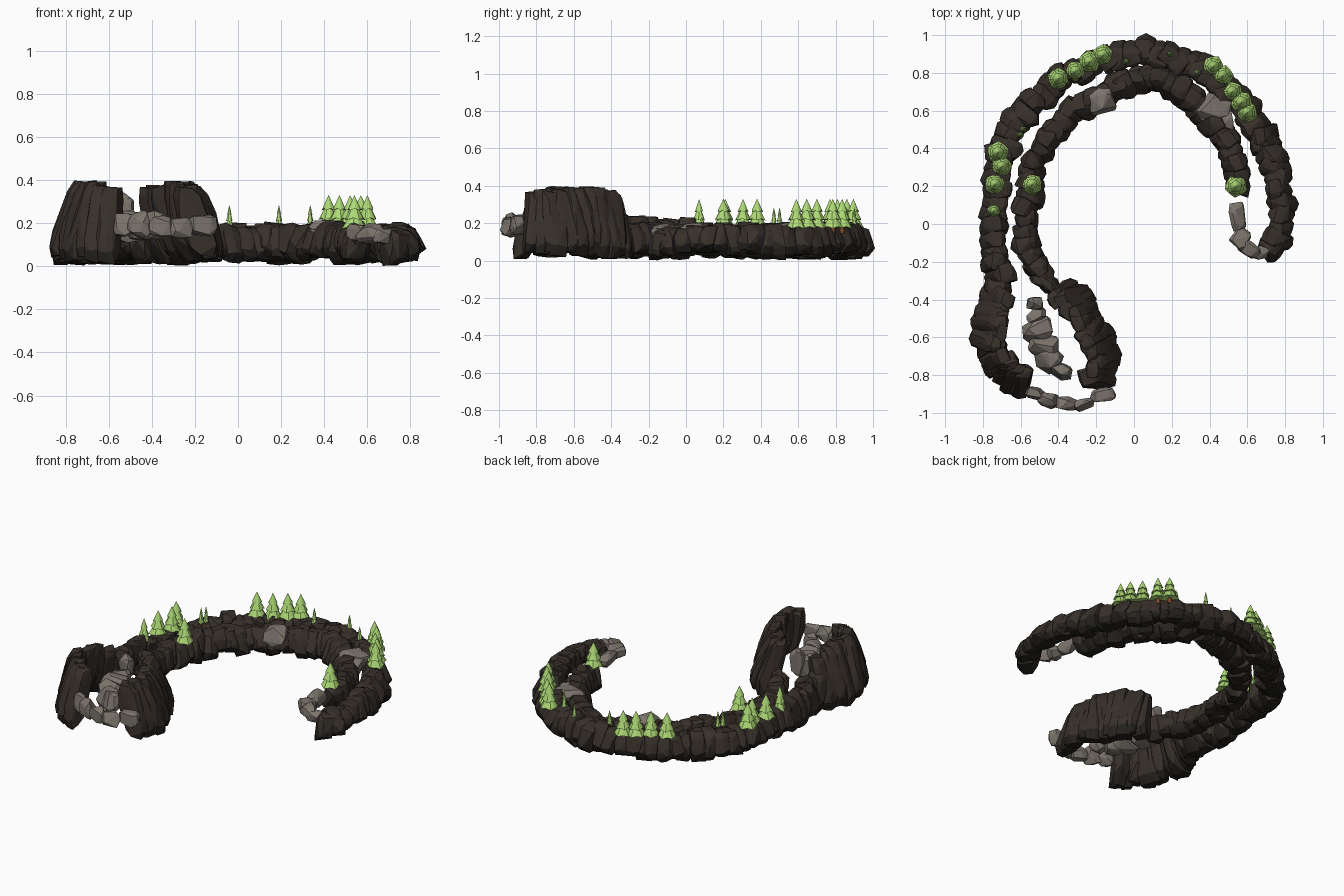
import bpy, bmesh, math, random
from mathutils import Vector

if "Cube" in bpy.data.objects:
    bpy.data.objects.remove(bpy.data.objects["Cube"])

random.seed(7)
R = random.uniform


def material(name, rgb):
    m = bpy.data.materials.new(name)
    m.diffuse_color = (*rgb, 1)
    m.use_nodes = True
    m.node_tree.nodes["Principled BSDF"].inputs["Base Color"].default_value = m.diffuse_color
    return m


BROWN = material("brown_rock", (0.038, 0.029, 0.023))
DARK = material("dark_rock", (0.018, 0.016, 0.013))
GREY = material("grey_rock", (0.2, 0.175, 0.15))
GREEN = material("foliage", (0.42, 0.7, 0.18))
TRUNK = material("trunk", (0.3, 0.1, 0.04))


def finish(bm, name, mats):
    me = bpy.data.meshes.new(name)
    bmesh.ops.recalc_face_normals(bm, faces=bm.faces)
    bm.to_mesh(me)
    bm.free()
    for m in mats:
        me.materials.append(m)
    ob = bpy.data.objects.new(name, me)
    bpy.context.collection.objects.link(ob)
    return ob


def hull(bm, pts):
    vs = [bm.verts.new(p) for p in pts]
    res = bmesh.ops.convex_hull(bm, input=vs)
    junk = {v for v in res["geom_interior"] + res["geom_unused"]
            if isinstance(v, bmesh.types.BMVert)}
    bmesh.ops.delete(bm, geom=list(junk), context='VERTS')


def resample(path, step):
    # smooth (x, y, width, height) path, returned at even steps with tangents
    P = [Vector(p) for p in path]
    P = [2 * P[0] - P[1]] + P + [2 * P[-1] - P[-2]]
    dense = []
    for a, b, c, d in zip(P, P[1:], P[2:], P[3:]):
        for i in range(12):
            t = i / 12
            dense.append(0.5 * (2 * b + (c - a) * t + (2 * a - 5 * b + 4 * c - d) * t * t
                                + (3 * b - a - 3 * c + d) * t ** 3))
    dense.append(P[-2])
    out, acc = [], step
    for p, q in zip(dense, dense[1:]):
        acc += (q.xy - p.xy).length
        if acc >= step:
            acc = 0
            out.append((p, (q.xy - p.xy).normalized()))
    return out


# half width and height fractions of the rock wall section
SECTION = [(0.24, 0.0), (0.44, 0.14), (0.52, 0.32), (0.48, 0.6), (0.41, 0.87), (0.24, 1.0)]


def wall(name, path, lean, step=0.055, length=0.09):
    # lean moves the foot outwards and the crest inwards, to the left of the path if positive
    bm = bmesh.new()
    for p, t in resample(path, step):
        a = R(-0.35, 0.35)
        t = Vector((t.x * math.cos(a) - t.y * math.sin(a), t.x * math.sin(a) + t.y * math.cos(a)))
        n = Vector((-t.y, t.x))
        x, y, w, h = p
        w *= R(0.88, 1.14)
        base, top = R(0.012, 0.055), h - R(0, 0.03)
        off, skew = R(-0.015, 0.015), R(-0.035, 0.035)
        tilt = lean + R(-0.02, 0.02)
        pts = []
        for u in (-0.5, -0.15, 0.2, 0.5):
            k = 1.0 if abs(u) < 0.3 else R(0.65, 0.95)
            for side in (-1, 1):
                for hw, f in SECTION:
                    s = side * hw * w * k * R(0.85, 1.12) + off + tilt * (0.5 - f)
                    d = u * length * R(0.8, 1.2) + skew * (f - 0.5)
                    q = p.xy + n * s + t * d
                    pts.append((q.x, q.y, max(0, base + (top - base) * f + R(-0.012, 0.012))))
        hull(bm, pts)
    # blacker rock near the foot
    for f in bm.faces:
        f.material_index = int(f.calc_center_median().z < 0.085)
    return finish(bm, name, [BROWN, DARK])


# two long low walls, each with a tall cliff at its front left end
wall("outer_low_wall", [
    (-.72, -.34, .15, .25), (-.72, -.2, .14, .24), (-.76, 0, .14, .22), (-.73, .2, .14, .2),
    (-.68, .43, .15, .195), (-.56, .6, .15, .195), (-.42, .74, .13, .195), (-.27, .82, .13, .195),
    (-.08, .895, .14, .195), (.12, .905, .15, .2), (.27, .86, .14, .2), (.42, .78, .13, .2),
    (.55, .65, .13, .2), (.68, .47, .14, .2), (.755, .25, .14, .2), (.785, .05, .13, .19),
    (.74, -.1, .13, .18), (.69, -.15, .11, .16)], 0.03)
wall("inner_low_wall", [
    (-.44, -.31, .1, .21), (-.53, -.2, .13, .21), (-.58, -.03, .13, .21), (-.55, .2, .13, .2),
    (-.51, .37, .13, .2), (-.42, .5, .13, .195), (-.3, .61, .13, .195), (-.16, .68, .13, .195),
    (0, .75, .14, .195), (.14, .76, .14, .195), (.27, .69, .14, .2), (.38, .57, .14, .2),
    (.48, .44, .13, .2), (.55, .29, .13, .2), (.56, .18, .1, .18)], -0.03)
wall("outer_cliff", [
    (-.6, -.835, .12, .37), (-.715, -.75, .12, .39), (-.775, -.62, .12, .39),
    (-.755, -.48, .12, .385), (-.72, -.37, .12, .33)], 0.1, 0.04, 0.085)
wall("inner_cliff", [
    (-.185, -.81, .13, .365), (-.17, -.68, .13, .385), (-.235, -.54, .14, .39),
    (-.31, -.42, .14, .39), (-.375, -.35, .13, .38)], -0.1, 0.04, 0.085)


def rocks(name, items):
    # each item: x, y, z centre, then half sizes, then turn in degrees
    bm = bmesh.new()
    for x, y, z, a, b, c, turn in items:
        r = math.radians(turn)
        pts = []
        for i in range(30):
            d = Vector((random.gauss(0, 1), random.gauss(0, 1), random.gauss(0, 1))).normalized()
            d = Vector([math.copysign(abs(v) ** 0.7, v) for v in d]) * R(0.9, 1.1)
            px, py = d.x * a, d.y * b
            pts.append((x + px * math.cos(r) - py * math.sin(r),
                        y + px * math.sin(r) + py * math.cos(r), z + d.z * c))
        hull(bm, pts)
    return finish(bm, name, [GREY])


# grey boulders
rocks("front_rocks", [
    (-.53, -.895, .19, .055, .035, .06, -20), (-.45, -.93, .19, .06, .042, .065, -20),
    (-.36, -.95, .18, .06, .04, .055, -5), (-.26, -.955, .18, .06, .035, .05, 10),
    (-.16, -.905, .19, .07, .04, .055, 10)])
rocks("pool_rocks", [
    (-.525, -.42, .24, .045, .04, .1, 0), (-.52, -.48, .19, .055, .04, .08, 20),
    (-.515, -.56, .19, .085, .065, .07, 20), (-.48, -.64, .18, .08, .065, .075, 0),
    (-.45, -.72, .18, .075, .065, .065, -30), (-.385, -.78, .19, .06, .045, .065, -20)])
rocks("inner_rocks", [
    (-.17, .65, .145, .08, .07, .065, 20), (.38, .57, .11, .07, .06, .07, -40),
    (.43, .61, .16, .09, .085, .055, -30), (.49, .55, .15, .045, .06, .05, 10)])
rocks("end_rocks", [
    (.548, .04, .15, .045, .08, .05, 5), (.56, -.08, .155, .05, .06, .045, -35),
    (.61, -.13, .15, .065, .04, .05, -30), (.67, -.15, .14, .05, .035, .04, 10)])


def tree(bm, x, y, r, base, top):
    n, h = 10, top - base
    # trunk
    res = bmesh.ops.create_cone(bm, cap_ends=True, segments=6, radius1=r * .28, radius2=r * .22,
                                depth=0.05)
    for v in res["verts"]:
        v.co += Vector((x, y, base))
    for f in {f for v in res["verts"] for f in v.link_faces}:
        f.material_index = 1
    # three stacked skirts with jagged hems
    for k, lo, hi in ((1.0, 0, .62), (.8, .27, .84), (.55, .55, 1)):
        spin = R(0, 6.28)
        tip = bm.verts.new((x, y, base + h * hi))
        mid = bm.verts.new((x, y, base + h * (lo + .06)))
        ring = []
        for i in range(n):
            a = spin + i * 2 * math.pi / n
            q = r * k * (1.06 if i % 2 else .92)
            z = base + h * lo + (0 if i % 2 else .06 * h)
            ring.append(bm.verts.new((x + q * math.cos(a), y + q * math.sin(a), z)))
        for i in range(n):
            j = (i + 1) % n
            bm.faces.new((ring[i], ring[j], tip))
            bm.faces.new((ring[j], ring[i], mid))


def grove(name, spots, r=0.055, base=0.172, top=0.33):
    bm = bmesh.new()
    for x, y in spots:
        tree(bm, x, y, r * R(.95, 1.05), base, top)
    return finish(bm, name, [GREEN, TRUNK])


# conifers along the wall tops
grove("back_trees", [(-.4, .77), (-.31, .81), (-.235, .86), (-.165, .895)])
grove("left_trees", [(-.72, .38), (-.7, .305), (-.735, .21), (-.54, .21)])
grove("right_trees", [(.42, .835), (.47, .785), (.52, .7), (.57, .645), (.6, .59), (.54, .2)])
grove("medium_tree", [(-.74, .07)], 0.04)
grove("saplings", [(-.6, .47), (-.585, .5), (-.04, .86), (.19, .9), (.335, .8)],
      0.018, 0.18, 0.285)
